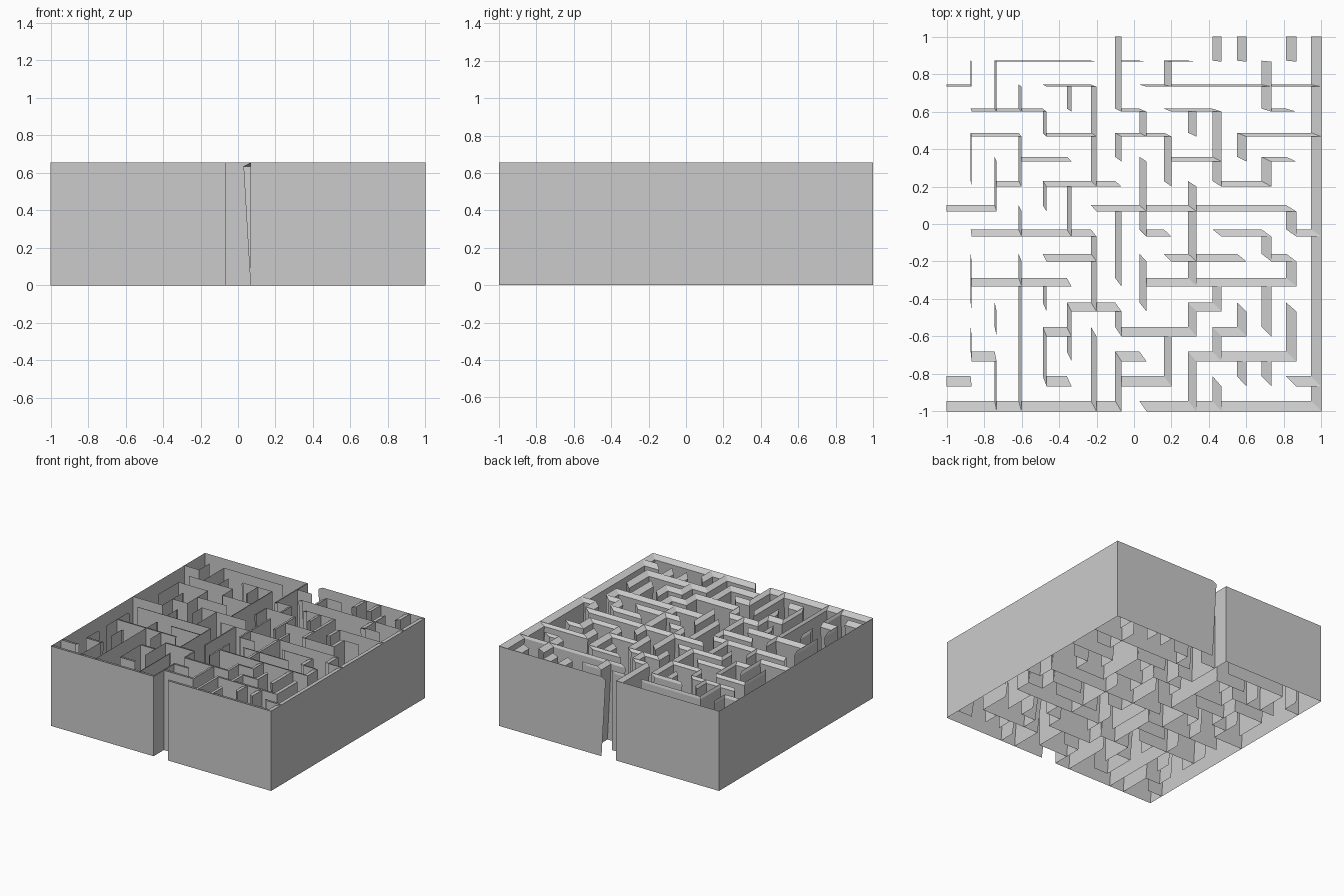
import bpy, bmesh

if "Cube" in bpy.data.objects:
    bpy.data.objects.remove(bpy.data.objects["Cube"])

N = 15               # cells per side
P = 2 / N            # cell pitch
H = 0.655            # wall height
DROP = 0.02          # how far the leaning sheet's top sits below the upright one

# Rows of walls running in x, counted from the back: row -> (start, end) columns
ROWS = {
    1: [(2, 6), (7, 8), (9, 10)],
    2: [(0, 1), (4, 6), (8, 15)],
    3: [(1, 4), (7, 8), (9, 11), (13, 14)],
    4: [(1, 3), (4, 6), (7, 9), (12, 15)],
    5: [(3, 5), (9, 11), (13, 14)],
    6: [(2, 3), (4, 7), (11, 13)],
    7: [(0, 2), (6, 14)],
    8: [(1, 6), (8, 9), (11, 13), (14, 15)],
    9: [(4, 6), (9, 12), (13, 14)],
    10: [(1, 5), (8, 14)],
    11: [(5, 7), (10, 11)],
    12: [(4, 5), (7, 10), (11, 12)],
    13: [(1, 2), (7, 8), (10, 14)],
    14: [(0, 1), (4, 5), (7, 9), (14, 15)],
}
# Walls running in y: column -> (start, end) rows
COLS = {
    1: [(1, 2), (4, 6), (9, 11), (12, 13)],
    2: [(1, 3), (5, 7), (11, 12), (13, 15)],
    3: [(2, 3), (4, 6), (7, 8), (9, 15)],
    4: [(3, 4), (6, 7), (10, 11), (12, 14)],
    5: [(2, 3), (6, 8), (11, 13)],
    6: [(2, 6), (8, 11), (12, 15)],
    7: [(0, 3), (4, 5), (7, 10), (11, 12), (13, 15)],
    8: [(3, 4), (5, 8), (9, 11)],
    9: [(1, 2), (4, 6), (12, 14)],
    10: [(3, 4), (6, 10), (11, 12), (13, 15)],
    11: [(0, 1), (3, 6), (10, 11), (12, 13), (14, 15)],
    12: [(0, 1), (4, 5), (11, 12), (13, 14)],
    13: [(1, 3), (5, 6), (8, 9), (10, 12), (13, 14)],
    14: [(0, 1), (7, 8), (9, 10), (11, 13)],
}


def lean(t):
    """Top offset, growing with the cell distance from the back left corner."""
    return 0.055 * (1 - (1 - t / N) ** 1.5)


def points(i, j):
    """Foot, upright top and leaning top of a wall post."""
    x, y = -1 + i * P, 1 - j * P
    return (x, y, 0), (x, y, H), (x - lean(i), y + lean(j), H - DROP)


def build(name, walls):
    bm = bmesh.new()
    for a, b in walls:
        fa, ta, la = [bm.verts.new(p) for p in points(*a)]
        fb, tb, lb = [bm.verts.new(p) for p in points(*b)]
        bm.faces.new((fa, fb, tb, ta))      # upright sheet
        bm.faces.new((fb, fa, la, lb))      # leaning sheet
        bm.faces.new((ta, tb, lb, la))      # sloping cap
    me = bpy.data.meshes.new(name)
    bm.to_mesh(me)
    bm.free()
    ob = bpy.data.objects.new(name, me)
    bpy.context.collection.objects.link(ob)


# Outer walls with an opening at front and back
build("back_wall", [((0, 0), (7, 0)), ((8, 0), (15, 0))])
build("front_wall", [((0, 15), (7, 15)), ((8, 15), (15, 15))])
# left wall is one upright sheet plus its near-coincident partner
build("left_wall", [((0, 0), (0, 15))])
build("right_wall", [((15, 15), (15, 0))])

# Inner maze walls
build("cross_walls", [((a, j), (b, j)) for j, r in ROWS.items() for a, b in r])
build("lengthwise_walls", [((i, a), (i, b)) for i, c in COLS.items() for a, b in c])
